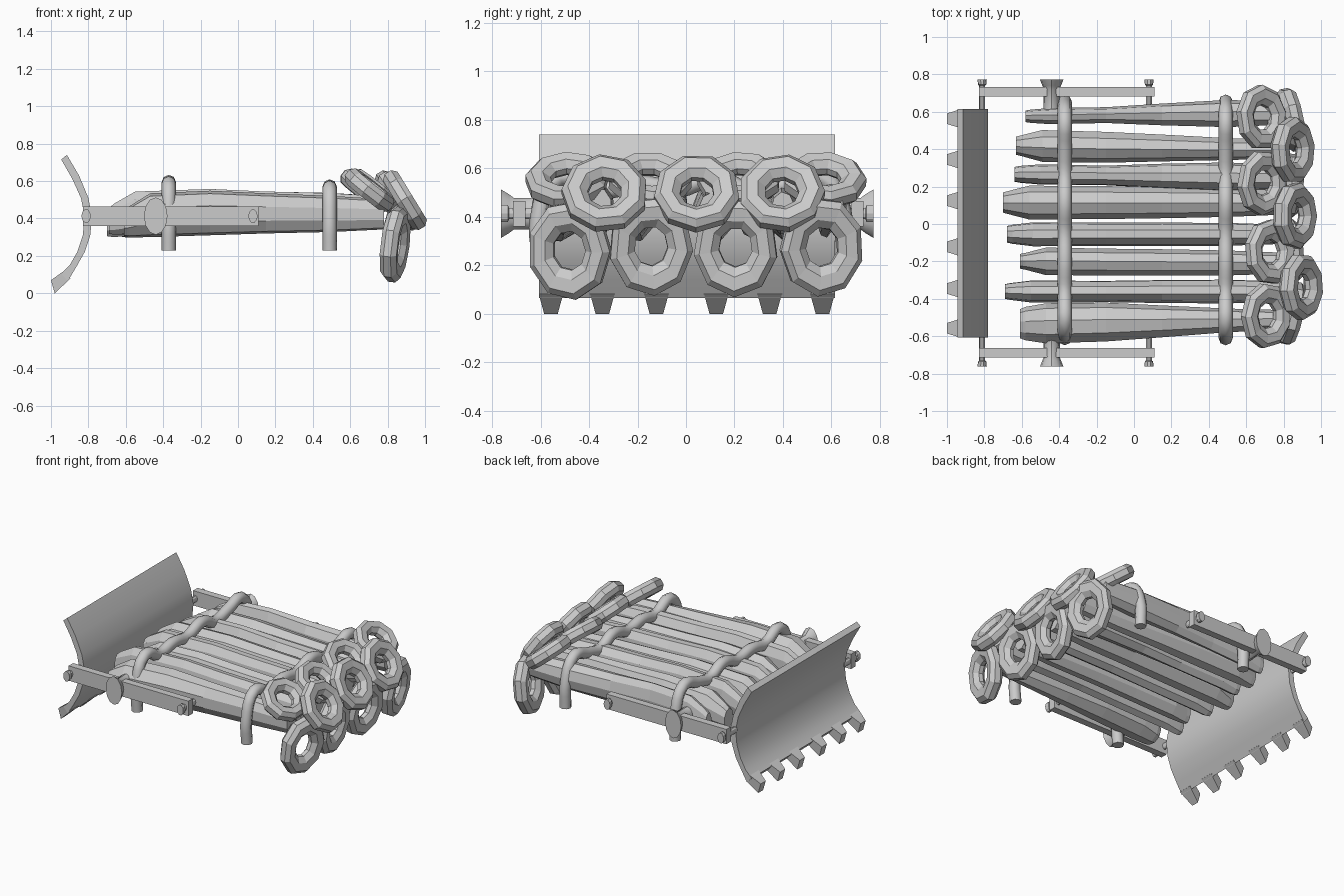
import bpy, bmesh, math
from mathutils import Vector

if "Cube" in bpy.data.objects:
    bpy.data.objects.remove(bpy.data.objects["Cube"])


def make(name, bm, smooth=False):
    bmesh.ops.recalc_face_normals(bm, faces=bm.faces)
    me = bpy.data.meshes.new(name)
    bm.to_mesh(me)
    bm.free()
    ob = bpy.data.objects.new(name, me)
    bpy.context.collection.objects.link(ob)
    if smooth:
        bpy.ops.object.select_all(action='DESELECT')
        ob.select_set(True)
        bpy.context.view_layer.objects.active = ob
        bpy.ops.object.shade_smooth_by_angle(angle=math.radians(35))
    return ob


def loft(name, loops, smooth=False):
    """Skin a list of equal-length closed loops and cap both ends."""
    bm = bmesh.new()
    rows = [[bm.verts.new(p) for p in loop] for loop in loops]
    n = len(rows[0])
    for a, b in zip(rows, rows[1:]):
        for i in range(n):
            j = (i + 1) % n
            bm.faces.new((a[i], a[j], b[j], b[i]))
    bm.faces.new(rows[0])
    bm.faces.new(rows[-1])
    return make(name, bm, smooth)


def turned_y(name, x, z, stations, n=10):
    """Pin along y; each station is (y, x radius, z radius)."""
    loft(name, [[(x + rx * math.cos(2 * math.pi * i / n), y, z + rz * math.sin(2 * math.pi * i / n))
                 for i in range(n)] for y, rx, rz in stations], n > 10)


# Curved plough blade
front = [(-.945, .715), (-.885, .61), (-.84, .51), (-.82, .41), (-.83, .31), (-.86, .22), (-.90, .15), (-.945, .105)]
rear = [(-.915, .74), (-.85, .63), (-.80, .51), (-.78, .41), (-.79, .31), (-.82, .22), (-.865, .14), (-.91, .065)]
profile = front + rear[::-1]
loft("plough_blade", [[(x, y, z) for x, z in profile] for y in (-.607, .615)], True)

# Tapered teeth on the lower edge
for y in (-.557, -.345, -.122, .125, .345, .563):
    loft("blade_tooth", [
        [(-.93, y - .05, .12), (-.895, y - .05, .08), (-.895, y + .05, .08), (-.93, y + .05, .12)],
        [(-1.0, y - .028, .07), (-.98, y - .028, 0), (-.98, y + .028, 0), (-1.0, y + .028, .07)]])

# Side arms with bolts and flared knobs
MID = .005
for s in (-1, 1):
    def Y(v):
        return MID + s * v
    a, b = Y(.668), Y(.718)
    if s > 0:
        a, b = Y(.678), Y(.728)
    loft("side_arm", [[(x, a, .36), (x, b, .36), (x, b, .465), (x, a, .465)] for x in (-.83, .11)])
    for x, inner in ((-.812, .60), (.08, .60)):
        turned_y("arm_bolt", x, .413, [(Y(inner), .016, .024), (Y(.735), .016, .024),
                                       (Y(.74), .022, .037), (Y(.768), .025, .037)])
    turned_y("flared_knob", -.44, .413, [(Y(.56), .05, .08), (Y(.60), .045, .065), (Y(.715), .042, .065),
                                         (Y(.735), .05, .08), (Y(.768), .063, .10)], 12)

# Row of tapered logs: left y, right y, left radius, right radius, start x, tip radius
logs = [(.575, .59, .045, .075, -.58, .032), (.42, .40, .087, .06, -.63, .05),
        (.265, .25, .055, .078, -.64, .04), (.115, .115, .092, .078, -.70, .055),
        (-.055, -.055, .065, .062, -.68, .045), (-.20, -.21, .075, .068, -.61, .04),
        (-.36, -.36, .06, .065, -.69, .04), (-.535, -.515, .11, .065, -.61, .08)]
for k, (y0, y1, r0, r1, xs, tip) in enumerate(logs):
    loops = []
    dz = .008 * (-1) ** k
    hz = .105 + .1 * (r0 - .07)
    for x, t, ry, rz, cz in ((xs, 0, tip, .07, .38), (xs + .03, 0, tip * 1.15, .085, .39),
                             (xs + .14, .05, r0, hz + .01, .425), (-.15, .4, r0 * .97, hz + .012, .437),
                             (.15, .6, (r0 + r1) / 2, hz, .435), (.5, .9, r1, .098, .432),
                             (.78, 1, r1 * .85, .082, .43)):
        y = y0 + (y1 - y0) * t
        loops.append([(x, y + ry * math.cos(2 * math.pi * i / 9 + k), cz + dz + rz * math.sin(2 * math.pi * i / 9 + k))
                      for i in range(9)])
    loft("log", loops)

# Wavy ropes tied over the logs
for x, top in ((-.37, .588), (.49, .565)):
    cu = bpy.data.curves.new("binding_rope", 'CURVE')
    cu.dimensions = '3D'
    cu.bevel_depth = .038
    cu.bevel_resolution = 2
    cu.resolution_u = 4
    cu.use_fill_caps = True
    sp = cu.splines.new('BEZIER')
    path = [(-.60, .23), (-.605, .40), (-.52, top), (-.36, top - .055), (-.2, top - .03), (-.04, top - .05),
            (.12, top - .005), (.26, top - .06), (.42, top - .03), (.56, top), (.645, .42), (.65, .24)]
    sp.bezier_points.add(len(path) - 1)
    for p, (y, z) in zip(sp.bezier_points, path):
        p.co = (x, y, z)
        p.handle_left_type = p.handle_right_type = 'AUTO'
    ob = bpy.data.objects.new("binding_rope", cu)
    bpy.context.collection.objects.link(ob)
    bpy.ops.object.select_all(action='DESELECT')
    ob.select_set(True)
    bpy.context.view_layer.objects.active = ob
    bpy.ops.object.convert(target='MESH')
    bpy.ops.object.shade_smooth_by_angle(angle=math.radians(60))


# Chunky faceted rings heaped at the tail
def ring(name, centre, normal, wide, tall, spin, n=9):
    w = Vector(normal).normalized()
    u = Vector((0, 1, 0))
    u = (u - w * u.dot(w)).normalized()
    v = w.cross(u)
    section = [(1, -.02), (1, .02), (.86, .046), (.58, .042), (.40, .014), (.40, -.014), (.58, -.042), (.86, -.046)]
    bm = bmesh.new()
    rows = []
    for i in range(n):
        a = 2 * math.pi * i / n + spin
        rows.append([bm.verts.new(Vector(centre) + u * (wide * f * math.cos(a)) + v * (tall * f * math.sin(a)) + w * h)
                     for f, h in section])
    m = len(section)
    for i in range(n):
        p, q = rows[i], rows[(i + 1) % n]
        for j in range(m):
            bm.faces.new((p[j], q[j], q[(j + 1) % m], p[(j + 1) % m]))
    make(name, bm)


for i, (x, y) in enumerate([(.68, .57), (.685, .22), (.725, -.15), (.705, -.49)]):
    ring("upper_ring", (x, y, .55), (.62, .05 * (-1) ** i, .79), .174, .155, i)
for i, (x, y) in enumerate([(.848, .395), (.86, .045), (.893, -.335)]):
    ring("middle_ring", (x, y, .497), (.85, 0, .52), .178, .178, i * .5)
for i, (y, yaw, z) in enumerate([(-.48, -.22, .262), (-.145, .08, .28), (.205, -.08, .275), (.56, .2, .277)]):
    ring("lower_ring", (.84, y, z), (.97, yaw, -.12), .174, .206, i * .6)
